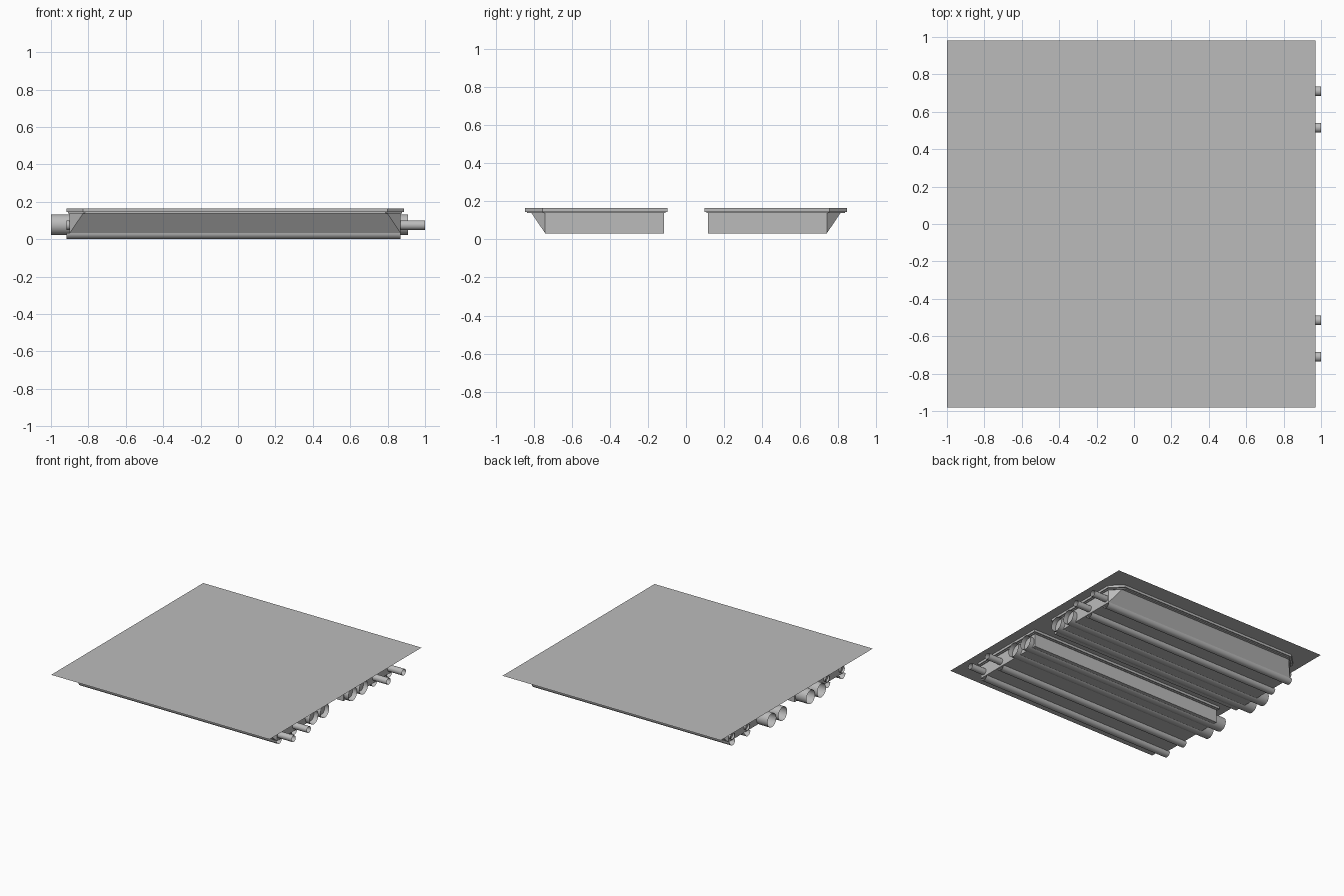
import bpy
import bmesh
import math

cube = bpy.data.objects.get("Cube")
if cube:
    bpy.data.objects.remove(cube, do_unlink=True)

grey = bpy.data.materials.new("plain grey")
grey.use_nodes = True
COLOUR = (0.5, 0.5, 0.5, 1)
grey.diffuse_color = COLOUR
grey.node_tree.nodes["Principled BSDF"].inputs["Base Color"].default_value = COLOUR


def finish(name, bm, mirrored=True, smooth=False):
    mesh = bpy.data.meshes.new(name)
    bm.to_mesh(mesh)
    bm.free()
    mesh.materials.append(grey)
    ob = bpy.data.objects.new(name, mesh)
    bpy.context.collection.objects.link(ob)
    if smooth:
        for poly in mesh.polygons:
            poly.use_smooth = True
    if mirrored:
        mod = ob.modifiers.new("mirror", 'MIRROR')
        mod.use_axis = (False, True, False)
        mod.use_mirror_merge = False
    return ob


def shell(name, y, z, radius, x0, x1, start=0, sweep=math.tau, steps=24):
    """Open round shell running along x."""
    bm = bmesh.new()
    rows = []
    for i in range(steps + 1):
        a = start + sweep * i / steps
        py, pz = y + radius * math.cos(a), z + radius * math.sin(a)
        rows.append([bm.verts.new((x, py, pz)) for x in (x0, x1)])
    for a, b in zip(rows, rows[1:]):
        bm.faces.new((a[0], b[0], b[1], a[1]))
    bmesh.ops.remove_doubles(bm, verts=bm.verts, dist=1e-5)
    return finish(name, bm, smooth=True)


def outline(x0, x1, y0, y1, cut):
    """Rectangle with its two outer corners cut off."""
    return [(x0, y0), (x1, y0), (x1, y1 - cut), (x1 - cut, y1),
            (x0 + cut, y1), (x0, y1 - cut)]


# Thin cover sheet over everything
bm = bmesh.new()
bm.faces.new([bm.verts.new((x, y, 0.165)) for x, y in
              ((-1, -0.98), (0.97, -0.98), (0.97, 0.98), (-1, 0.98))])
finish("cover_sheet", bm, mirrored=False)

# Trays: square floor, outer wall leaning out to cut corners at the top
X0, X1, INNER, FLOOR_EDGE, TOP_EDGE = -0.9, 0.87, 0.115, 0.74, 0.82
bm = bmesh.new()
floor = [bm.verts.new((x, y, 0.032)) for x, y in
         ((X0, INNER), (X1, INNER), (X1, FLOOR_EDGE), (X0, FLOOR_EDGE))]
top = [bm.verts.new((x, y, 0.15)) for x, y in
       outline(X0, X1, INNER, TOP_EDGE, TOP_EDGE - FLOOR_EDGE)]
bm.faces.new(floor)
bm.faces.new(top)
for face in ((floor[0], floor[1], top[1], top[0]),
             (floor[1], floor[2], top[2], top[1]),
             (floor[2], top[3], top[2]),
             (floor[2], floor[3], top[4], top[3]),
             (floor[3], top[5], top[4]),
             (floor[3], floor[0], top[0], top[5])):
    bm.faces.new(face)
bmesh.ops.recalc_face_normals(bm, faces=bm.faces)
finish("tray", bm)

# Flat rim around the top of each tray, with a narrow lip beneath
for name, grow, z0, z1 in (("tray_rim", 0.018, 0.145, 0.164),
                           ("rim_lip", 0.008, 0.138, 0.145)):
    bm = bmesh.new()
    base = bm.faces.new([bm.verts.new((x, y, z0)) for x, y in outline(
        X0 - grow, X1 + grow, INNER - grow, TOP_EDGE + grow + 0.007, 0.09)])
    new = bmesh.ops.extrude_face_region(bm, geom=[base])["geom"]
    bmesh.ops.translate(bm, vec=(0, 0, z1 - z0),
                        verts=[v for v in new if isinstance(v, bmesh.types.BMVert)])
    bmesh.ops.recalc_face_normals(bm, faces=bm.faces)
    finish(name, bm)

# Wide open ducts passing through each tray
for i, y in enumerate((0.18, 0.32)):
    shell(f"wide_duct_{i + 1}", y, 0.077, 0.056, -1, 0.91)

# Slim pipes, each with a half-round rail below the floor
for i, y in enumerate((0.515, 0.71)):
    shell(f"slim_pipe_{i + 1}", y, 0.075, 0.026, -0.918, 1)
    shell(f"floor_rail_{i + 1}", y, 0.034, 0.034, -0.918, 0.87,
          start=math.pi, sweep=math.pi, steps=12)
